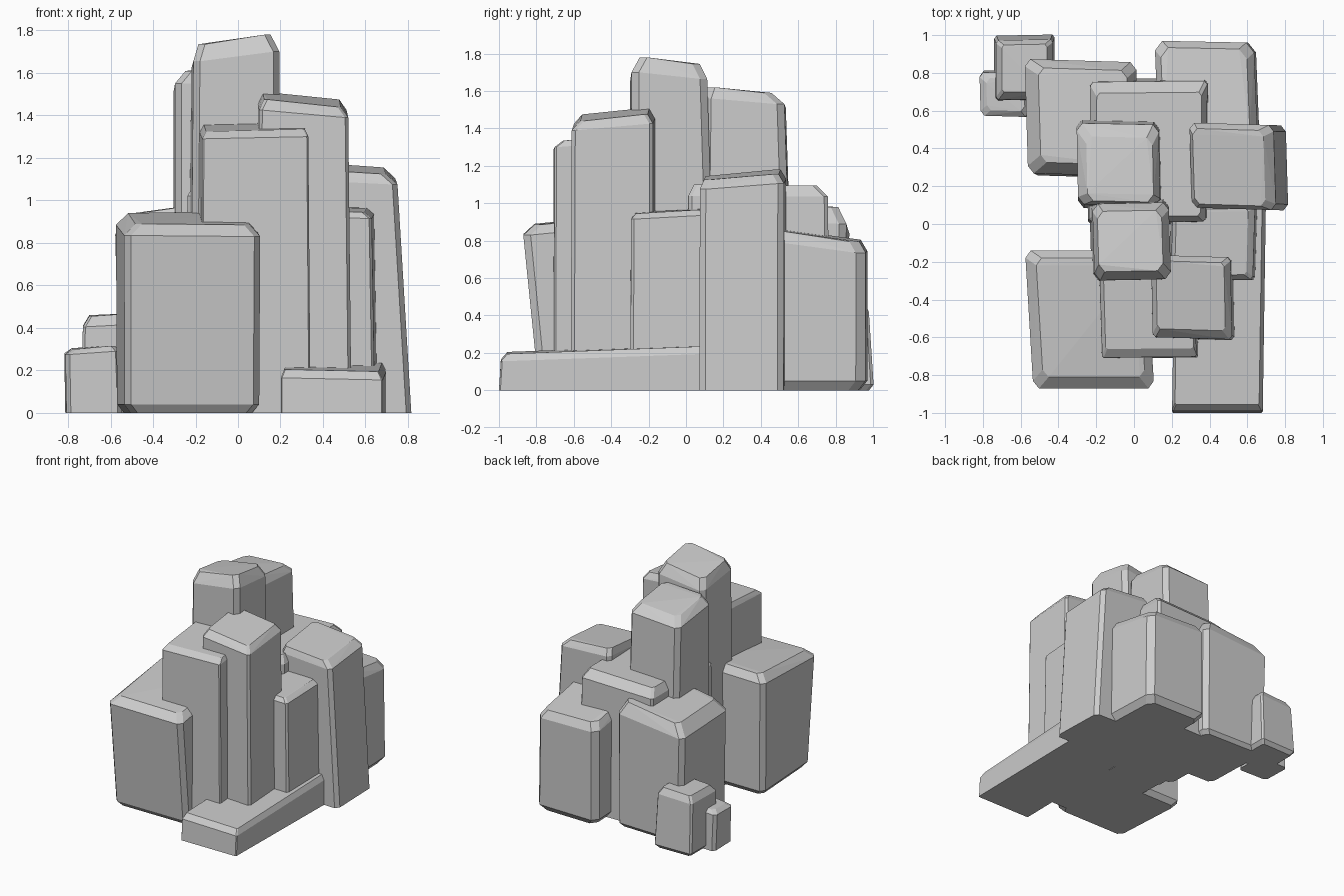
import bpy, bmesh


def block(name, base, shoulder, cap, z, drop, ch=0.02, skew=(0, 0), foot=0.0):
    """Chiselled pillar: rectangles are (x0, x1, y0, y1); z holds the cap heights
    front-left, front-right, back-right, back-left; foot trims the bottom edge."""
    cx, cy = (shoulder[0] + shoulder[1]) / 2, (shoulder[2] + shoulder[3]) / 2

    def ring(rect, heights):
        x0, x1, y0, y1 = rect
        corners = [(x0, y0, 1, 1), (x1, y0, -1, 1), (x1, y1, -1, -1), (x0, y1, 1, -1)]
        out = []
        for (x, y, sx, sy), h in zip(corners, heights):
            for px, py in ((x + sx * ch, y), (x, y + sy * ch * 1.3)):
                out.append((px + skew[0] * (py - cy), py + skew[1] * (px - cx), h))
        return out

    pts = ring(shoulder, [h - drop for h in z]) + ring(cap, z)
    if foot:
        x0, x1, y0, y1 = base
        pts += ring(base, [foot] * 4)
        f = foot * 0.8
        base = (x0 + f, x1 - f, y0 + f, y1 - f)
    pts += ring(base, [0] * 4)

    bm = bmesh.new()
    for p in pts:
        bm.verts.new(p)
    res = bmesh.ops.convex_hull(bm, input=bm.verts[:])
    loose = [v for v in bm.verts if not v.link_faces]
    bmesh.ops.delete(bm, geom=loose, context='VERTS')
    bmesh.ops.dissolve_limit(bm, angle_limit=0.03, verts=bm.verts[:], edges=bm.edges[:])
    bmesh.ops.recalc_face_normals(bm, faces=bm.faces[:])
    me = bpy.data.meshes.new(name)
    bm.to_mesh(me)
    bm.free()
    bpy.context.collection.objects.link(bpy.data.objects.new(name, me))


# front group
block("front_left_block", (-.55, .085, -.79, -.14), (-.555, .085, -.87, -.14),
      (-.50, .04, -.81, -.18), (.89, .885, .95, .94), .055, .03, (-.06, 0), .04)
block("front_pillar", (-.18, .335, -.71, -.27), (-.175, .325, -.705, -.27),
      (-.155, .31, -.66, -.29), (1.325, 1.335, 1.365, 1.355), .035, .008, (-.03, .01))
block("front_right_pillar", (.09, .53, -.61, -.17), (.095, .515, -.605, -.17),
      (.12, .48, -.56, -.20), (1.475, 1.44, 1.475, 1.51), .05, .015, (-.02, -.03))

# tall centre
block("summit_pillar", (-.23, .19, -.30, .16), (-.215, .19, -.295, .11),
      (-.19, .15, -.25, .07), (1.735, 1.78, 1.745, 1.70), .08, .03, (-.03, .02))
block("rear_summit_pillar", (-.30, .15, .08, .58), (-.30, .135, .10, .53),
      (-.25, .10, .12, .46), (1.61, 1.62, 1.59, 1.57), .06, .03, (-.02, -.02))
block("centre_back_mass", (-.24, .40, .0, .77), (-.235, .385, .01, .755),
      (-.20, .355, .04, .695), (1.08, 1.10, 1.095, 1.08), .06, .015, (.01, .01))

# right side
block("right_block", (.30, .81, .08, .53), (.30, .745, .08, .53),
      (.315, .69, .10, .50), (1.145, 1.125, 1.155, 1.18), .05, .025, (-.03, -.03))
block("right_short_pillar", (.19, .65, -.30, .10), (.20, .635, -.295, .10),
      (.22, .60, -.27, .08), (.955, .945, .965, .97), .03, .012, (.03, .01))
block("low_slab", (.21, .69, -1.0, .12), (.21, .69, -.99, .12),
      (.225, .67, -.955, .10), (.205, .195, .235, .245), .04, .006, (.015, 0))

# rear group
block("back_right_block", (.12, .655, .42, .965), (.12, .645, .42, .965),
      (.15, .605, .44, .93), (.865, .855, .795, .805), .06, .04, (-.04, -.02), .05)
block("back_left_block", (-.55, .02, .25, .86), (-.57, .02, .26, .865),
      (-.50, -.03, .32, .82), (.94, 1.0, .98, .93), .09, .03, (-.03, -.03), .03)

# small stones at the back left corner
block("small_stone", (-.74, -.42, .65, 1.0), (-.73, -.43, .66, .975),
      (-.70, -.46, .70, .95), (.455, .47, .47, .46), .05, .012, (0, .02), .03)
block("smallest_stone", (-.81, -.55, .57, .81), (-.815, -.56, .57, .80),
      (-.78, -.58, .60, .77), (.30, .315, .315, .305), .025, .02, (-.03, -.03))
